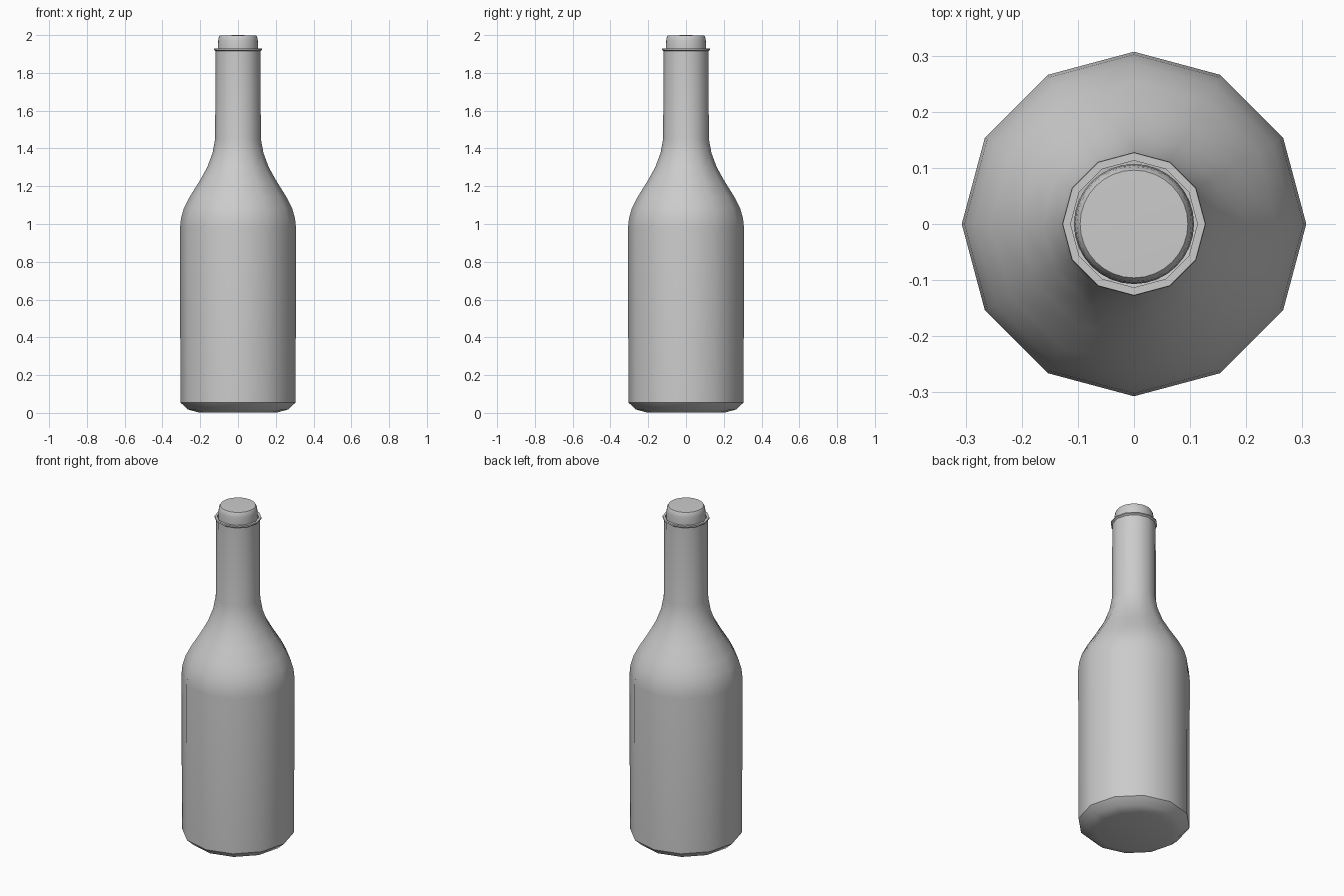
import bpy, bmesh, math

if "Cube" in bpy.data.objects:
    bpy.data.objects.remove(bpy.data.objects["Cube"])


def lathe(name, profile, sides, angle):
    """Revolve (radius, z) points around z; zero radius makes a pole."""
    bm = bmesh.new()
    rings = []
    for r, z in profile:
        if r == 0:
            rings.append([bm.verts.new((0, 0, z))] * sides)
        else:
            rings.append([bm.verts.new((r * math.cos(2 * math.pi * i / sides),
                                        r * math.sin(2 * math.pi * i / sides), z))
                          for i in range(sides)])
    for a, b in zip(rings, rings[1:]):
        for i in range(sides):
            j = (i + 1) % sides
            corners = list(dict.fromkeys((a[i], a[j], b[j], b[i])))
            bm.faces.new(corners)
    bmesh.ops.recalc_face_normals(bm, faces=bm.faces)
    mesh = bpy.data.meshes.new(name)
    bm.to_mesh(mesh)
    bm.free()
    obj = bpy.data.objects.new(name, mesh)
    bpy.context.collection.objects.link(obj)
    bpy.ops.object.select_all(action='DESELECT')
    obj.select_set(True)
    bpy.context.view_layer.objects.active = obj
    bpy.ops.object.shade_smooth_by_angle(angle=math.radians(angle))
    return obj


# Bottle outside: chamfered base, straight body, curved shoulder, neck
outer = [(0, 0.003), (0.21, 0.003), (0.265, 0.018), (0.305, 0.055),
         (0.307, 0.98), (0.302, 1.03), (0.286, 1.085), (0.255, 1.145),
         (0.205, 1.225), (0.163, 1.30), (0.135, 1.375), (0.121, 1.45),
         (0.119, 1.915)]
# Small flared lip
lip = [(0.128, 1.922), (0.127, 1.929), (0.113, 1.929)]
# Thin inner wall follows the outside back down
inner = [(r - 0.007, z) for r, z in reversed(outer[3:-1])]
inner += [(0.20, 0.012), (0, 0.012)]
lathe("bottle", outer + lip + inner, 12, 40)

# Round stopper with a softened top edge
lathe("cork", [(0, 1.80), (0.104, 1.80), (0.107, 1.93), (0.105, 1.97),
               (0.102, 1.988), (0.096, 1.998), (0, 2.0)], 32, 35)
